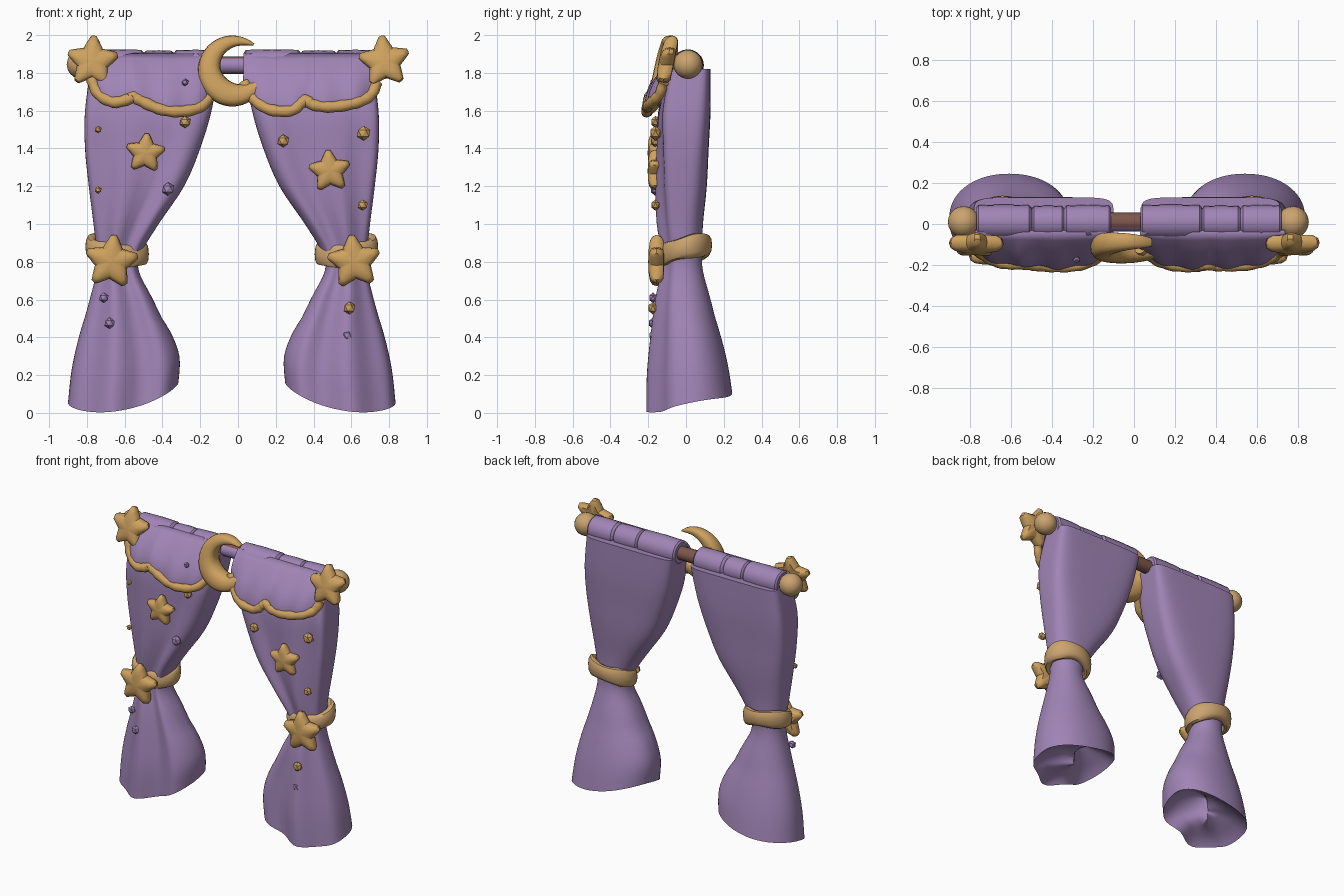
import bpy, bmesh, math
from mathutils import Vector

if "Cube" in bpy.data.objects:
    bpy.data.objects.remove(bpy.data.objects["Cube"])


def material(name, col):
    m = bpy.data.materials.new(name)
    m.diffuse_color = (*col, 1)
    m.use_nodes = True
    m.node_tree.nodes["Principled BSDF"].inputs["Base Color"].default_value = m.diffuse_color
    return m


PURPLE = material("purple cloth", (0.355, 0.235, 0.47))
GOLD = material("gold", (0.62, 0.36, 0.115))
PALE = material("pale gold", (0.60, 0.37, 0.16))
BROWN = material("brown wood", (0.21, 0.095, 0.07))
MID = -0.033  # mirror line of the two curtain panels


def finish(bm, name, mat, angle=40):
    bmesh.ops.recalc_face_normals(bm, faces=bm.faces)
    me = bpy.data.meshes.new(name)
    bm.to_mesh(me)
    bm.free()
    me.materials.append(mat)
    ob = bpy.data.objects.new(name, me)
    bpy.context.collection.objects.link(ob)
    bpy.ops.object.select_all(action='DESELECT')
    ob.select_set(True)
    bpy.context.view_layer.objects.active = ob
    bpy.ops.object.shade_smooth_by_angle(angle=math.radians(angle))
    return ob


def loft(name, rings, mat, loop=False, ring_closed=True, caps=True, angle=40):
    bm = bmesh.new()
    vs = [[bm.verts.new(p) for p in r] for r in rings]
    n, k = len(vs), len(vs[0])
    for i in range(n if loop else n - 1):
        a, b = vs[i], vs[(i + 1) % n]
        for j in range(k if ring_closed else k - 1):
            bm.faces.new((a[j], a[(j + 1) % k], b[(j + 1) % k], b[j]))
    if caps and not loop and ring_closed:
        bm.faces.new(vs[0])
        bm.faces.new(vs[-1])
    return finish(bm, name, mat, angle)


def smooth_path(pts, steps):
    # Catmull-Rom through points of any dimension
    out = []
    for i in range(len(pts) - 1):
        a, b, c, d = (pts[max(i - 1, 0)], pts[i], pts[i + 1], pts[min(i + 2, len(pts) - 1)])
        for s in range(steps):
            t = s / steps
            out.append([0.5 * (2 * q + (r - p) * t + (2 * p - 5 * q + 4 * r - w) * t * t
                               + (3 * q - p - 3 * r + w) * t ** 3) for p, q, r, w in zip(a, b, c, d)])
    out.append(list(pts[-1]))
    return out


def power(v, p):
    return math.copysign(abs(v) ** p, v)


# Curtain panels: z, outer x, inner x, front y, back y, roundness, fold depth
ROWS = [(1.82, -0.78, -0.10, -0.09, 0.13, 0.3, 0.004), (1.6, -0.81, -0.14, -0.14, 0.13, 0.4, 0.012),
        (1.4, -0.81, -0.20, -0.145, 0.12, 0.5, 0.018), (1.2, -0.79, -0.285, -0.145, 0.11, 0.62, 0.02),
        (1.0, -0.765, -0.42, -0.135, 0.09, 0.78, 0.02), (0.85, -0.75, -0.51, -0.12, 0.085, 0.95, 0.012),
        (0.75, -0.75, -0.525, -0.12, 0.09, 0.95, 0.014), (0.6, -0.785, -0.45, -0.145, 0.13, 0.95, 0.02),
        (0.4, -0.84, -0.36, -0.165, 0.18, 0.95, 0.026), (0.2, -0.88, -0.31, -0.18, 0.22, 0.95, 0.03),
        (0.0, -0.90, -0.315, -0.183, 0.245, 0.95, 0.03)]


def panel(name, mirror):
    rings = []

    def ring(row, scale=1, lift=0):
        z, xo, xi, yf, yb, p, amp = row
        pts = []
        for j in range(72):
            a = 2 * math.pi * j / 72
            front = math.sin(a) < 0
            q = p * 0.85 if front else p
            u, v = power(math.cos(a), q), power(math.sin(a), q)
            x = (xo + xi) / 2 + scale * u * (xi - xo) / 2
            y = (yf + yb) / 2 + scale * v * (yb - yf) / 2
            if front:
                y += scale * amp * v * math.cos((u + 0.2) * 2 * math.pi / 1.0)
            # hem hangs lowest at the front, highest on the inner side
            hem = 0.06 + 0.055 * u + 0.045 * v + 0.05 * u * u
            zz = z + hem * max(0, 1 - z / 0.5) + lift
            pts.append((2 * MID - x if mirror else x, y, zz))
        return pts

    for row in smooth_path(ROWS, 4):
        rings.append(ring(row))
    for s, lift in ((0.93, 0.015), (0.7, 0.05), (0.3, 0.07), (0.02, 0.075)):
        rings.append(ring(ROWS[-1], s, lift))
    loft(name, rings, PURPLE, angle=50)


panel("left_curtain", False)
panel("right_curtain", True)


# Curtain rod with ball ends
def tube_x(name, stations, mat, y=0.01, z=1.84, n=20):
    return loft(name, [[(x, y + r * math.cos(2 * math.pi * j / n), z + r * math.sin(2 * math.pi * j / n))
                        for j in range(n)] for x, r in stations], mat)


# the rod is wood, with a cloth-coloured front
rod = tube_x("rod", [(-0.8, 0.046), (0.76, 0.046)], BROWN)
rod.data.materials.append(PURPLE)
for f in rod.data.polygons:
    f.material_index = 1 if f.normal.y < -0.7 else 0


def ball(name, loc, r, mat, sub=3, scale=(1, 1, 1)):
    bm = bmesh.new()
    bmesh.ops.create_icosphere(bm, subdivisions=sub, radius=r)
    for v in bm.verts:
        v.co = Vector([c * s for c, s in zip(v.co, scale)]) + Vector(loc)
    finish(bm, name, mat, 40 if sub > 1 else 20)


ball("left_rod_ball", (-0.83, 0.01, 1.845), 0.077, PALE)
ball("right_rod_ball", (0.775, 0.01, 1.845), 0.077, PALE)

# Gathered cloth sleeves around the rod
for name, cuts in (("left_sleeve", (-0.77, -0.5, -0.34, -0.11)), ("right_sleeve", (0.03, 0.33, 0.52, 0.72))):
    st = []
    for i, (a, b) in enumerate(zip(cuts, cuts[1:])):
        r = (0.082, 0.077, 0.08)[i]
        st += [(a + 0.002, r - 0.012), (a + 0.012, r), ((a + b) / 2, r + 0.003), (b - 0.012, r), (b - 0.002, r - 0.01)]
    tube_x(name, st, PURPLE)

# Scalloped valances with gold trim
SCALLOPS = {
    "left": [(-0.775, 1.77), (-0.74, 1.69), (-0.66, 1.645), (-0.58, 1.66), (-0.555, 1.675), (-0.52, 1.655),
             (-0.42, 1.61), (-0.31, 1.595), (-0.2, 1.62), (-0.13, 1.70)],
    "right": [(0.03, 1.75), (0.08, 1.665), (0.17, 1.605), (0.28, 1.60), (0.335, 1.64), (0.36, 1.655),
              (0.40, 1.63), (0.5, 1.62), (0.62, 1.64), (0.7, 1.68), (0.735, 1.75)]}
for side, pts in SCALLOPS.items():
    path = smooth_path(pts, 5)
    x0, x1 = pts[0][0], pts[-1][0]
    line = []
    for x, z in path:
        e = abs(2 * (x - x0) / (x1 - x0) - 1)
        line.append(Vector((x, -0.2 + 0.075 * e ** 4 - 0.2 * (1.65 - min(z, 1.68)), z)))
    grid = []
    for i in range(9):
        t = i / 8
        row = []
        for p in line:
            y = -0.035 + (p.y + 0.035) * math.sin(t * math.pi / 2) ** 0.9
            y += 0.008 * math.sin(p.x * 38) * t
            row.append((p.x, y, 1.9 + (p.z - 1.9) * t))
        grid.append(row)
    v = loft(side + "_valance", grid, PURPLE, ring_closed=False, angle=50)
    m = v.modifiers.new("thickness", 'SOLIDIFY')
    m.thickness = 0.015
    m.offset = 0
    rings = []
    for i, p in enumerate(line):
        d = (line[min(i + 1, len(line) - 1)] - line[max(i - 1, 0)]).normalized()
        up = Vector((0, -1, 0)).cross(d).normalized()
        out = d.cross(up)
        r = 0.03 + 0.002 * math.sin(i * 1.9)
        rings.append([p + up * r * math.cos(a) + out * r * 0.9 * math.sin(a)
                      for a in [2 * math.pi * j / 10 for j in range(10)]])
    loft(side + "_valance_trim", rings, GOLD)


# Puffy five pointed stars with blunt tips
def star(name, x, y, z, R, depth, turn=0.0, tilt=0.0):
    def radius(a):
        b = abs((a + math.pi / 5) % (2 * math.pi / 5) - math.pi / 5)
        h, ri = math.pi / 5, 0.53
        r = ri * math.sin(h) / (math.sin(b) * (1 - ri * math.cos(h)) + ri * math.sin(h) * math.cos(b))
        return R * 1.2 * min(r, 0.84 - 0.8 * b * b)
    rings = []
    for s, d in ((0.02, -1), (0.45, -0.95), (0.78, -0.8), (0.94, -0.5), (1, 0),
                 (0.94, 0.5), (0.78, 0.8), (0.02, 0.9)):
        ring = []
        for j in range(60):
            a = 2 * math.pi * j / 60
            r = s * radius(a)
            dz = r * math.cos(a + turn)
            ring.append((x + r * math.sin(a + turn), y + d * depth + tilt * dz, z + dz))
        rings.append(ring)
    loft(name, rings, GOLD)


star("left_rod_star", -0.77, -0.10, 1.86, 0.137, 0.045, 0.05, 0.2)
star("right_rod_star", 0.775, -0.10, 1.86, 0.137, 0.045, -0.1, 0.2)
star("left_tie_star", -0.67, -0.155, 0.80, 0.142, 0.045, 0.1)
star("right_tie_star", 0.615, -0.155, 0.80, 0.142, 0.045, -0.1)
star("left_curtain_star", -0.49, -0.165, 1.375, 0.105, 0.038, 0.08)
star("right_curtain_star", 0.485, -0.165, 1.28, 0.112, 0.038, -0.08)

# Crescent moon: tapered sweep around an arc, heavier toward the bottom
moon = []
for i in range(41):
    t = i / 40
    a = math.radians(50 + t * 296)
    f = max(0, math.sin(math.pi * t ** 1.35))
    w = 0.006 + 0.063 * f ** 0.55
    d = 0.02 + 0.045 * f ** 0.5
    ring = []
    for j in range(16):
        b = 2 * math.pi * j / 16
        r = 0.188 - w + w * power(math.cos(b), 0.8)
        z = 1.81 + r * math.sin(a)
        ring.append((-0.03 + 0.97 * r * math.cos(a), -0.11 + d * power(math.sin(b), 0.8) + 0.15 * (z - 1.81), z))
    moon.append(ring)
loft("moon", moon, GOLD)

# Tie bands around the gathered waists
for name, mirror in (("left_tie_band", False), ("right_tie_band", True)):
    rings = []
    for i in range(40):
        a = 2 * math.pi * i / 40
        ring = []
        for j in range(12):
            b = 2 * math.pi * j / 12
            k = 0.03 * power(math.cos(b), 0.8)
            dx, y = (0.138 + k) * math.cos(a), (0.108 + k) * math.sin(a)
            z = 0.86 + 0.22 * y - 0.12 * dx + (0.06 + 0.006 * math.sin(3 * a)) * power(math.sin(b), 0.8)
            x = -0.64 + dx
            ring.append((2 * MID - x if mirror else x, y, z))
        rings.append(ring)
    loft(name, rings, PALE, loop=True)

# Small faceted gems scattered on the cloth
GEMS = [(-0.74, 1.50, 0.02, GOLD), (-0.28, 1.54, 0.032, GOLD), (-0.74, 1.18, 0.02, GOLD),
        (0.24, 1.44, 0.034, GOLD), (0.665, 1.48, 0.04, GOLD), (0.66, 1.10, 0.03, GOLD),
        (0.59, 0.555, 0.034, GOLD), (-0.37, 1.185, 0.036, PURPLE), (-0.68, 0.475, 0.03, PURPLE),
        (-0.71, 0.61, 0.028, PURPLE), (0.58, 0.41, 0.028, PURPLE), (-0.28, 1.75, 0.02, PURPLE)]
for i, (x, z, r, mat) in enumerate(GEMS):
    y = -0.175 if z > 1.7 or z < 0.7 else -0.162
    ball("gem_%d" % (i + 1), (x, y, z), r, mat, 1, (1, 0.8, 1))
